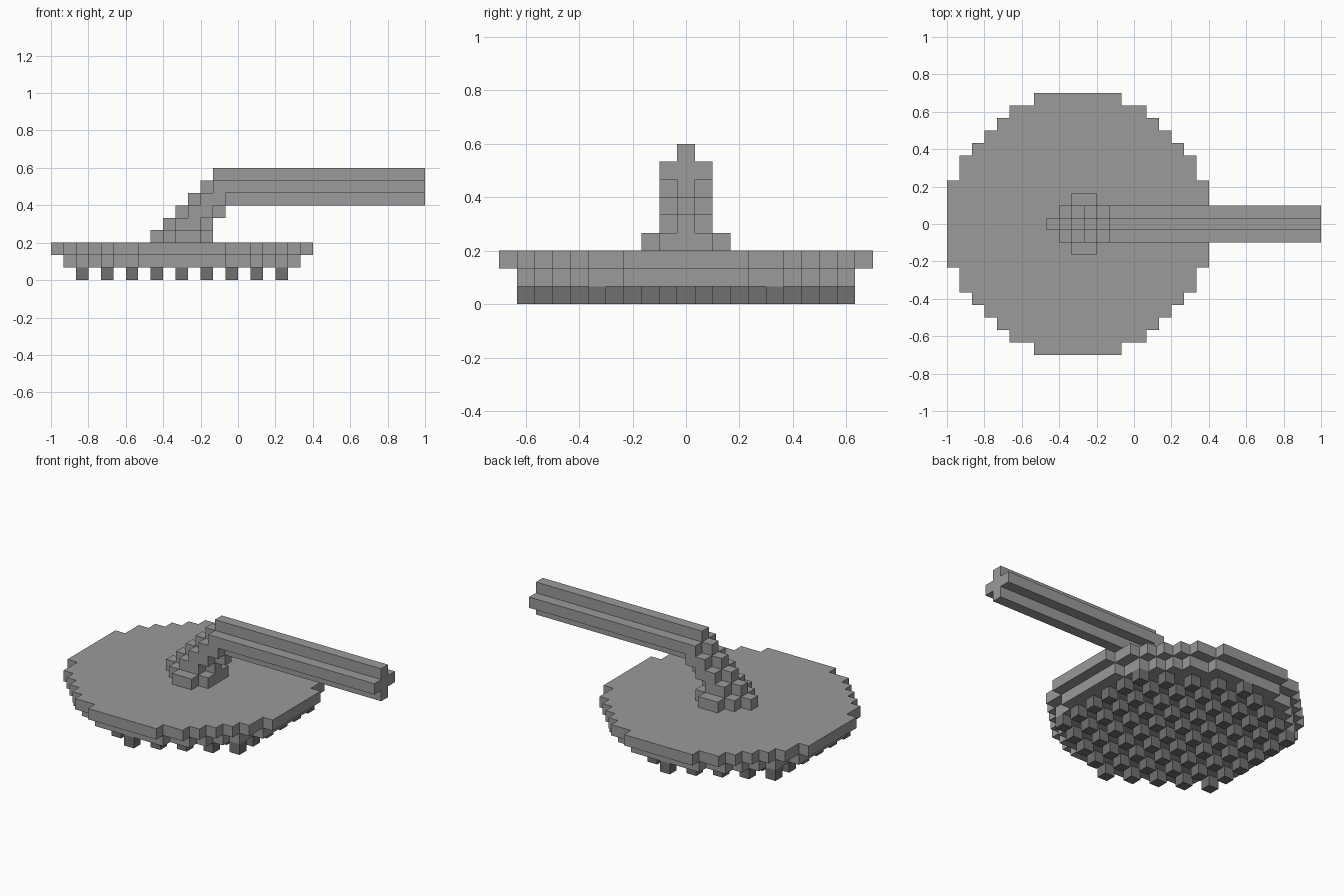
import bpy
import bmesh
from mathutils import Vector

U = 2 / 30            # edge length of one block
CENTRE = -5           # block column under the middle of the round head

if "Cube" in bpy.data.objects:
    bpy.data.objects.remove(bpy.data.objects["Cube"], do_unlink=True)


def make_material(name, grey):
    mat = bpy.data.materials.new(name)
    mat.use_nodes = True
    colour = (grey, grey, grey, 1)
    mat.diffuse_color = colour
    bsdf = next(n for n in mat.node_tree.nodes if n.type == "BSDF_PRINCIPLED")
    bsdf.inputs["Base Color"].default_value = colour
    return mat


def block_part(name, cells, mat):
    """Skin a set of (x, y, z) blocks with merged flat faces."""
    cells = set(cells)
    normals = [Vector([s if i == a else 0 for i in range(3)])
               for a in range(3) for s in (-1, 1)]
    bm = bmesh.new()
    for cell in sorted(cells):
        middle = Vector(cell) + Vector((0.5, 0, 0.5))
        for n in normals:
            if tuple(int(c + d) for c, d in zip(cell, n)) in cells:
                continue
            u = n.yzx
            v = n.cross(u)
            corners = [middle + (n + u * i + v * j) / 2
                       for i, j in ((-1, -1), (1, -1), (1, 1), (-1, 1))]
            bm.faces.new([bm.verts.new(c * U) for c in corners])
    bmesh.ops.remove_doubles(bm, verts=bm.verts[:], dist=U / 100)
    bmesh.ops.dissolve_limit(bm, angle_limit=0.01, verts=bm.verts[:],
                             edges=bm.edges[:])
    mesh = bpy.data.meshes.new(name)
    bm.to_mesh(mesh)
    bm.free()
    mesh.materials.append(mat)
    obj = bpy.data.objects.new(name, mesh)
    bpy.context.collection.objects.link(obj)
    return obj


def disc(radius):
    """Offsets of the blocks inside a circle."""
    r = int(radius)
    return [(x, y) for x in range(-r, r + 1) for y in range(-r, r + 1)
            if x * x + y * y <= radius * radius]


def bar(start, end, y, z):
    """A row of blocks along x, mirrored to both sides."""
    return [(x, side * y, z) for x in range(start, end) for side in (-1, 1)]


metal = make_material("mid grey", 0.325)
dark = make_material("dark grey", 0.165)

# Round head: narrower lower layer, wider upper layer
head = [(CENTRE + x, y, 1) for x, y in disc(9.5)]
head += [(CENTRE + x, y, 2) for x, y in disc(10.5)]
block_part("round_head", head, metal)

# Staggered studs under the head
studs = [(CENTRE + x, y, 0) for x, y in disc(9.5)
         if x % 2 == 0 and (x // 2 + y) % 2 == 1]
block_part("studs", studs, dark)

# Stepped neck on a small foot
neck = bar(-7, -2, 0, 3) + bar(-6, -2, 1, 3) + bar(-5, -3, 2, 3)
for z in range(4, 7):
    neck += bar(z - 10, z - 6, 0, z) + bar(z - 9, z - 7, 1, z)

# Long handle with a plus-shaped section
handle = bar(-4, 15, 0, 6) + bar(-3, 15, 0, 7) + bar(-2, 15, 0, 8)
handle += bar(-2, 15, 1, 7)
block_part("neck_and_handle", neck + handle, metal)
